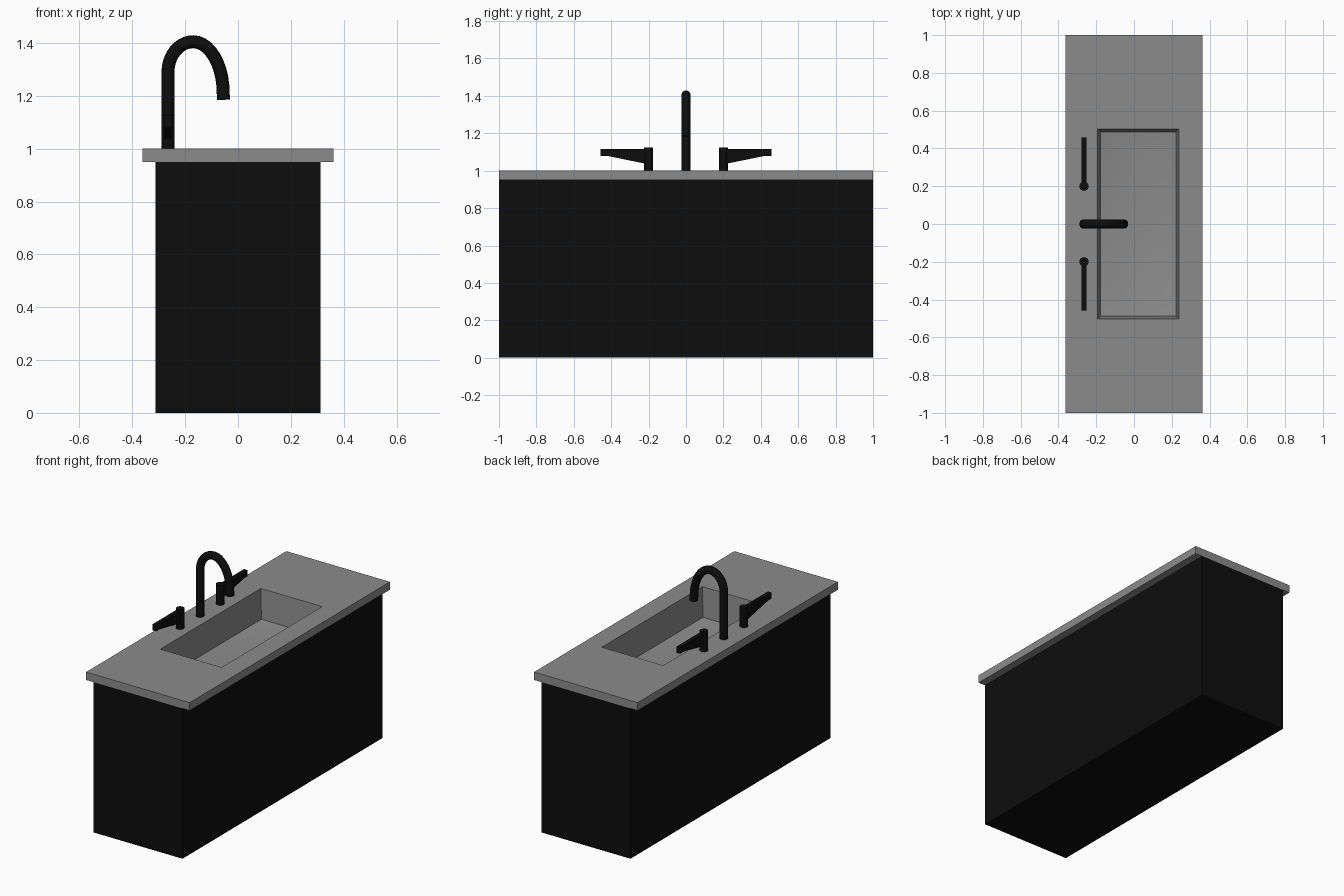
import bpy, bmesh, math

if "Cube" in bpy.data.objects:
    bpy.data.objects.remove(bpy.data.objects["Cube"])


def material(name, value):
    m = bpy.data.materials.new(name)
    m.diffuse_color = (value, value, value, 1)
    m.use_nodes = True
    m.node_tree.nodes["Principled BSDF"].inputs["Base Color"].default_value = m.diffuse_color
    return m


black = material("matte black", 0.004)
stone = material("grey stone", 0.26)


def make_object(name, bm, mat, smooth=False):
    bmesh.ops.recalc_face_normals(bm, faces=bm.faces)
    me = bpy.data.meshes.new(name)
    bm.to_mesh(me)
    bm.free()
    me.materials.append(mat)
    ob = bpy.data.objects.new(name, me)
    bpy.context.collection.objects.link(ob)
    if smooth:
        bpy.ops.object.select_all(action='DESELECT')
        ob.select_set(True)
        bpy.context.view_layer.objects.active = ob
        bpy.ops.object.shade_smooth_by_angle(angle=math.radians(35))
    return ob


def rect(bm, x0, x1, y, z):
    return [bm.verts.new(p) for p in
            ((x0, -y, z), (x1, -y, z), (x1, y, z), (x0, y, z))]


def bridge(bm, a, b):
    n = len(a)
    for i in range(n):
        j = (i + 1) % n
        bm.faces.new((a[i], a[j], b[j], b[i]))


# cabinet: open-topped box under the counter
bm = bmesh.new()
low = rect(bm, -0.312, 0.312, 1.0, 0)
bridge(bm, low, rect(bm, -0.312, 0.312, 1.0, 0.95))
bm.faces.new(low)
make_object("cabinet", bm, black)

# countertop with sunken basin, made from nested rectangles
bm = bmesh.new()
rings = [rect(bm, *r) for r in (
    (-0.21, 0.255, 0.52, 0.95),
    (-0.362, 0.362, 1.0, 0.95),
    (-0.362, 0.362, 1.0, 1.0),
    (-0.192, 0.237, 0.502, 1.0),
    (-0.177, 0.222, 0.487, 0.815),
    (-0.10, 0.145, 0.40, 0.797))]
for a, b in zip(rings, rings[1:]):
    bridge(bm, a, b)
bm.faces.new(rings[-1])
make_object("countertop_basin", bm, stone, True)

# gooseneck faucet: swept circle along stem and two elliptical quarters
N = 10
path = [(-0.265, 0.995)]
for i in range(N + 1):
    t = math.pi / 2 * i / N
    path.append((-0.17 - 0.095 * math.cos(t), 1.29 + 0.115 * math.sin(t)))
for i in range(1, N + 1):
    t = math.pi / 2 * (1 - i / N)
    path.append((-0.17 + 0.114 * math.cos(t), 1.21 + 0.195 * math.sin(t)))
path.append((-0.055, 1.185))
bm = bmesh.new()
SIDES, R = 20, 0.0245
loops = []
for i, (x, z) in enumerate(path):
    a, b = path[max(i - 1, 0)], path[min(i + 1, len(path) - 1)]
    dx, dz = b[0] - a[0], b[1] - a[1]
    if i == 1:
        dx, dz = 0, 1
    d = math.hypot(dx, dz)
    loops.append([bm.verts.new((x + R * math.cos(u) * dz / d, R * math.sin(u),
                                z - R * math.cos(u) * dx / d))
                  for u in (2 * math.pi * k / SIDES for k in range(SIDES))])
for a, b in zip(loops, loops[1:]):
    bridge(bm, a, b)
bm.faces.new(loops[0])
bm.faces.new(loops[-1])
make_object("faucet", bm, black, True)

# tap handles: round post with a tapered lever pointing outward
for side, label in ((-1, "front"), (1, "back")):
    bm = bmesh.new()
    post = []
    for z in (0.995, 1.125):
        post.append([bm.verts.new((-0.265 + R * math.cos(u), side * 0.2 + R * math.sin(u), z))
                     for u in (2 * math.pi * k / SIDES for k in range(SIDES))])
    bridge(bm, *post)
    for p in post:
        bm.faces.new(p)
    make_object(label + "_tap_post", bm, black, True)

    bm = bmesh.new()
    profile = ((0.205, 1.035), (0.42, 1.079), (0.457, 1.079), (0.457, 1.117), (0.205, 1.117))
    sides = [[bm.verts.new((x, side * y, z)) for y, z in profile] for x in (-0.278, -0.252)]
    bridge(bm, *sides)
    for s in sides:
        bm.faces.new(s)
    make_object(label + "_tap_lever", bm, black)
